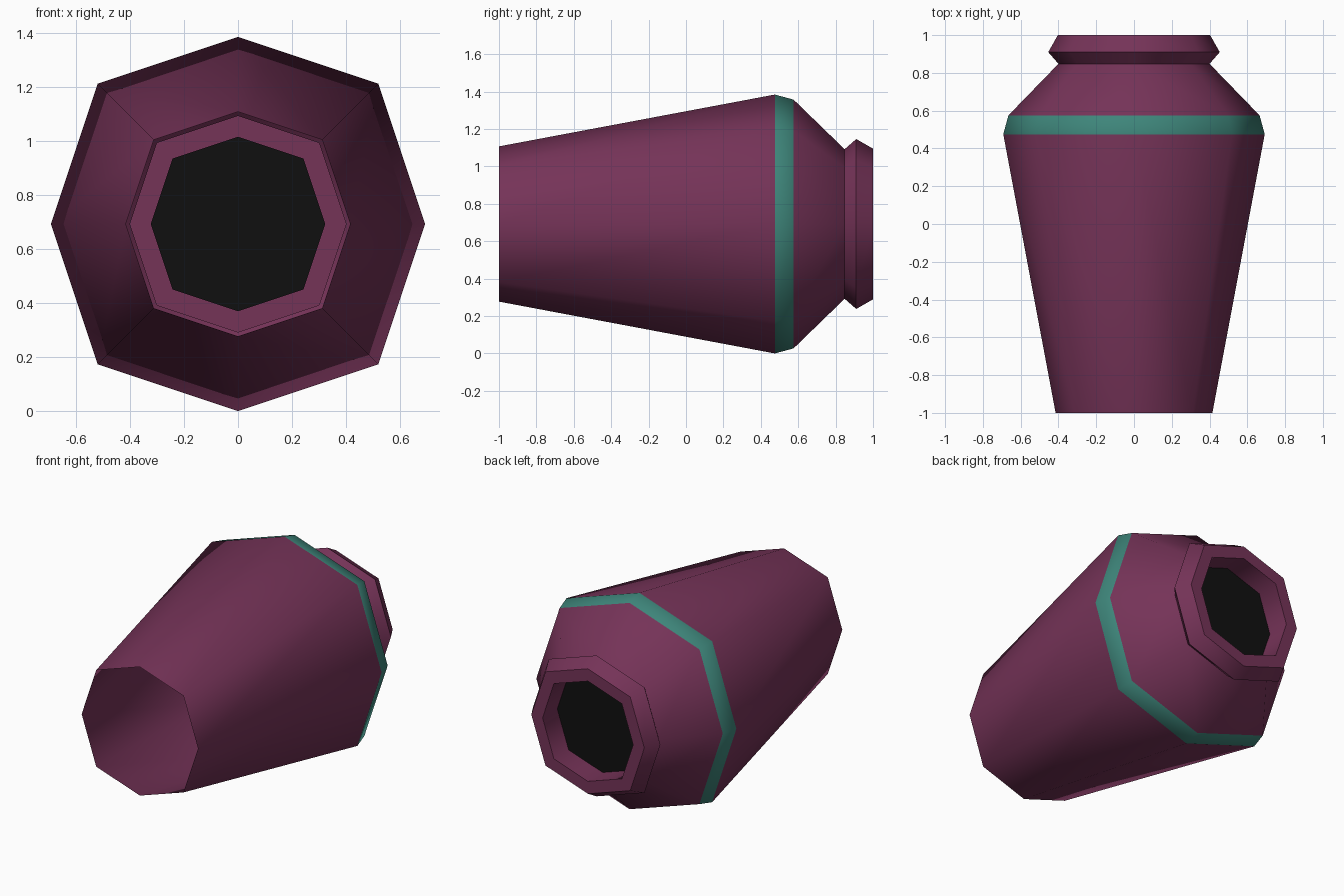
import bpy, bmesh, math

if "Cube" in bpy.data.objects:
    bpy.data.objects.remove(bpy.data.objects["Cube"])

CENTRE_Z = 0.692
# eight-sided section, slightly full on the diagonals
SECTION = [(1, 0), (.75, .75), (0, 1), (-.75, .75),
           (-1, 0), (-.75, -.75), (0, -1), (.75, -.75)]


def material(name, rgb):
    m = bpy.data.materials.new(name)
    m.diffuse_color = (*rgb, 1)
    m.use_nodes = True
    m.node_tree.nodes["Principled BSDF"].inputs["Base Color"].default_value = m.diffuse_color
    return m


plum = material("plum", (.178, .033, .097))
teal = material("teal", (.048, .235, .195))
black = material("black", (.005, .005, .005))


def ring(bm, y, r):
    return [bm.verts.new((r * x, y, CENTRE_Z + r * z)) for x, z in SECTION]


def make_object(name, bm, mats):
    me = bpy.data.meshes.new(name)
    bm.to_mesh(me)
    bm.free()
    for m in mats:
        me.materials.append(m)
    ob = bpy.data.objects.new(name, me)
    bpy.context.collection.objects.link(ob)
    return ob


# vase shell: open base, body, painted band, shoulder, flared neck, rim, inner neck
profile = [(-1, .415), (.475, .692), (.575, .665), (.848, .40),
           (.91, .454), (1, .403), (1, .323), (.85, .323)]
bm = bmesh.new()
rings = [ring(bm, y, r) for y, r in profile]
for i, (a, b) in enumerate(zip(rings, rings[1:])):
    for k in range(8):
        n = (k + 1) % 8
        f = bm.faces.new((a[k], b[k], b[n], a[n]))
        f.material_index = 1 if i == 1 else 0   # band row is teal
vase = make_object("vase_shell", bm, [plum, teal])
bpy.context.view_layer.objects.active = vase
vase.select_set(True)
bpy.ops.object.shade_smooth_by_angle(angle=math.radians(60))

# dark disc closing the mouth at the foot of the neck
bm = bmesh.new()
bm.faces.new(ring(bm, .85, .323)[::-1])
make_object("mouth_disc", bm, [black])
